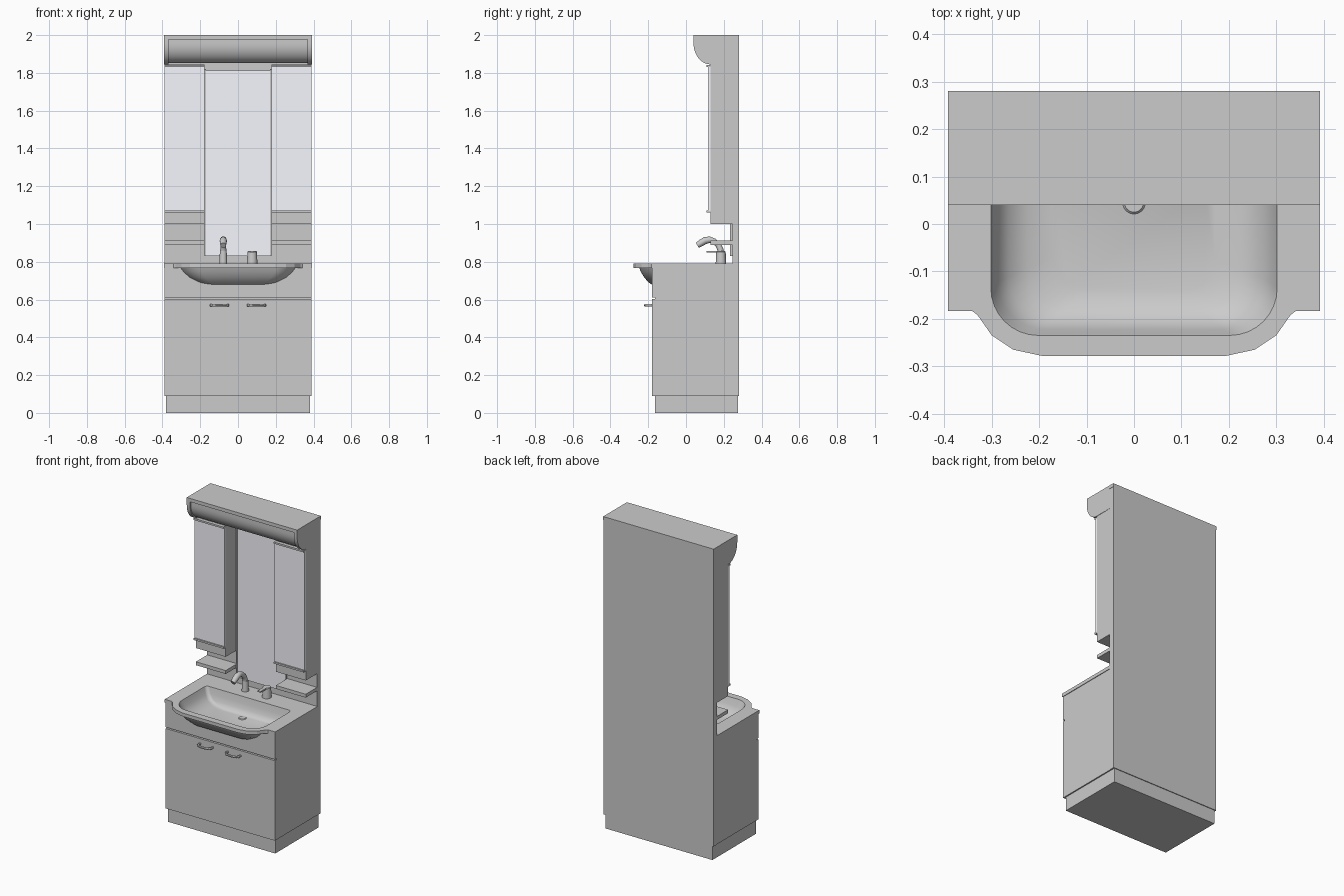
import bpy, bmesh, math
from mathutils import Vector

if "Cube" in bpy.data.objects:
    bpy.data.objects.remove(bpy.data.objects["Cube"])

mirror_mat = bpy.data.materials.new("mirror_glass")
mirror_mat.diffuse_color = (0.93, 0.94, 1.0, 1)
mirror_mat.use_nodes = True
mirror_mat.node_tree.nodes["Principled BSDF"].inputs["Base Color"].default_value = mirror_mat.diffuse_color


def finish(name, bm, smooth=False, mat=None):
    bmesh.ops.recalc_face_normals(bm, faces=bm.faces)
    me = bpy.data.meshes.new(name)
    bm.to_mesh(me)
    bm.free()
    ob = bpy.data.objects.new(name, me)
    bpy.context.collection.objects.link(ob)
    if mat:
        me.materials.append(mat)
    if smooth:
        shade(ob)
    return ob


def activate(ob):
    bpy.ops.object.select_all(action='DESELECT')
    bpy.context.view_layer.objects.active = ob
    ob.select_set(True)


def shade(ob):
    activate(ob)
    bpy.ops.object.shade_smooth_by_angle(angle=math.radians(35))


def loft(name, rings, caps=(True, True), smooth=False):
    bm = bmesh.new()
    rows = [[bm.verts.new(p) for p in r] for r in rings]
    n = len(rows[0])
    for a, b in zip(rows, rows[1:]):
        for i in range(n):
            j = (i + 1) % n
            bm.faces.new((a[i], a[j], b[j], b[i]))
    for row, cap in ((rows[0], caps[0]), (rows[-1], caps[1])):
        if cap:
            bm.faces.new(row)
    return finish(name, bm, smooth)


def box(name, x0, x1, y0, y1, z0, z1, mat=None):
    ob = loft(name, [[(x0, y0, z), (x1, y0, z), (x1, y1, z), (x0, y1, z)] for z in (z0, z1)])
    if mat:
        ob.data.materials.append(mat)
    return ob


def side_profile(name, yz, x0, x1, smooth=False):
    return loft(name, [[(x, y, z) for y, z in yz] for x in (x0, x1)], smooth=smooth)


def cut(ob, cutter):
    mod = ob.modifiers.new("cut", 'BOOLEAN')
    mod.operation, mod.object, mod.solver = 'DIFFERENCE', cutter, 'EXACT'
    activate(ob)
    bpy.ops.object.modifier_apply(modifier="cut")
    bpy.data.objects.remove(cutter)


def ring(hx, yf, yb, rf, rb, z, n=8):
    # rectangle with separately rounded front and back corners
    pts = []
    for cx, cy, r, a0 in ((hx - rb, yb - rb, rb, 0), (rb - hx, yb - rb, rb, 90),
                          (rf - hx, yf + rf, rf, 180), (hx - rf, yf + rf, rf, 270)):
        for i in range(n + 1):
            a = math.radians(a0 + 90 * i / n)
            pts.append((cx + r * math.cos(a), cy + r * math.sin(a), z))
    return pts


def tube(name, pts, radii, seg=16, flat=1.0):
    # sweep in the yz plane (dirs in y,z) with x as the constant side axis, or any planar path
    pts = [Vector(p) for p in pts]
    normal = Vector((0, 0, 1)) if abs(pts[0].z - pts[-1].z) < 1e-6 else Vector((1, 0, 0))
    rings = []
    for i, p in enumerate(pts):
        t = (pts[min(i + 1, len(pts) - 1)] - pts[max(i - 1, 0)]).normalized()
        s = t.cross(normal).normalized()
        rings.append([p + radii[i] * (normal * math.cos(a) + s * flat * math.sin(a))
                      for a in (2 * math.pi * k / seg for k in range(seg))])
    return loft(name, rings, smooth=True)


def cylinder(name, x, y, z0, z1, r, top=None):
    levels = ((z0, r), (z1 - 0.004, top or r), (z1, (top or r) - 0.004))
    return loft(name, [[(x + q * math.cos(k * math.pi / 12), y + q * math.sin(k * math.pi / 12), z)
                        for k in range(24)] for z, q in levels], smooth=True)


# base: plinth, cabinet with a groove across its front, full height back panel
box("plinth", -0.38, 0.38, -0.165, 0.275, 0, 0.092)
cabinet = side_profile("base_cabinet", [(-0.18, 0.09), (-0.18, 0.603), (-0.165, 0.603), (-0.165, 0.611),
                       (-0.18, 0.611), (-0.18, 0.77), (0.245, 0.77), (0.245, 0.09)], -0.388, 0.388)
box("back_panel", -0.39, 0.39, 0.245, 0.28, 0.09, 2.0)

# basin bowl: inner rings downwards, then outer rings upwards
outer = [(0.18, -0.17, 0.08, 0.07, 0.03, 0.674), (0.235, -0.198, 0.10, 0.09, 0.03, 0.69),
         (0.275, -0.222, 0.115, 0.10, 0.03, 0.718), (0.30, -0.24, 0.122, 0.105, 0.03, 0.748),
         (0.315, -0.25, 0.125, 0.11, 0.03, 0.775)]
inner = [(0.302, -0.235, 0.11, 0.10, 0.02, 0.79), (0.298, -0.231, 0.108, 0.10, 0.02, 0.78),
         (0.288, -0.222, 0.103, 0.10, 0.022, 0.75), (0.265, -0.206, 0.095, 0.095, 0.025, 0.718),
         (0.225, -0.18, 0.085, 0.085, 0.025, 0.697), (0.17, -0.14, 0.07, 0.07, 0.025, 0.687)]
cut(cabinet, loft("bowl_cutter", [ring(*(o[0] - 0.004, o[1] + 0.004, o[2] - 0.004, *o[3:5], o[5] + 0.003))
                                  for o in outer] + [ring(0.315, -0.25, 0.12, 0.11, 0.03, 0.82)]))
loft("basin_bowl", [ring(*p) for p in list(reversed(inner))], (True, False), smooth=True)
loft("basin_underside", [ring(*p) for p in outer], (True, False), smooth=True)
cylinder("drain", 0, 0.045, 0.684, 0.691, 0.024)

# counter with a bulged front and the bowl opening
half = [(0.195, -0.278), (0.255, -0.265), (0.30, -0.235), (0.33, -0.192), (0.342, -0.183),
        (0.392, -0.183), (0.392, 0.245)]
outline = [(-x, y) for x, y in reversed(half)] + half
counter = loft("counter", [[(x, y, z) for x, y in outline] for z in (0.768, 0.79)])
cut(counter, loft("opening_cutter", [ring(*inner[0][:5], z) for z in (0.74, 0.82)]))

# door pulls
for side, label in ((-1, "left"), (1, "right")):
    c = side * 0.098
    path = [(c - 0.045, -0.178, 0.57), (c - 0.045, -0.198, 0.57), (c - 0.036, -0.21, 0.57),
            (c - 0.015, -0.215, 0.57), (c + 0.015, -0.215, 0.57), (c + 0.036, -0.21, 0.57),
            (c + 0.045, -0.198, 0.57), (c + 0.045, -0.178, 0.57)]
    tube(label + "_door_pull", path, [0.007] * 8, 10)

# upper side cabinets with mirror doors, trim strips and shelves
for side, label in ((-1, "left"), (1, "right")):
    x0, x1 = sorted((side * 0.178, side * 0.39))
    box(label + "_upper_cabinet", x0, x1, 0.13, 0.245, 1.0, 1.845)
    box(label + "_mirror_door", x0, x1, 0.117, 0.13, 1.07, 1.83, mirror_mat)
    for z, part in ((1.06, "_lower_trim"), (1.83, "_upper_trim")):
        box(label + part, x0, x1, 0.108, 0.13, z, z + 0.011)
    box(label + "_shelf", x0, x1, 0.13, 0.245, 0.89, 0.912)

# central mirror
box("central_mirror", -0.17, 0.17, 0.236, 0.245, 0.83, 1.812, mirror_mat)
for s, label in ((-1, "left"), (1, "right")):
    x0, x1 = sorted((s * 0.17, s * 0.178))
    box(label + "_mirror_edge", x0, x1, 0.234, 0.245, 0.83, 1.82)

# lamp housing: rounded front between two end caps
def lamp_profile(inset):
    arc = [(0.13 - (0.09 - inset) * math.cos(math.radians(a)),
            1.955 - (0.11 - inset) * math.sin(math.radians(a))) for a in range(0, 91, 9)]
    return [(0.245, 1.98), (0.04 + inset, 1.98)] + arc + [(0.245, 1.845 + inset)]


side_profile("lamp_diffuser", lamp_profile(0.008), -0.368, 0.368, True)
box("lamp_top", -0.392, 0.392, 0.04, 0.28, 1.978, 2.0)
for s, label in ((-1, "left"), (1, "right")):
    x0, x1 = sorted((s * 0.368, s * 0.392))
    side_profile(label + "_lamp_end", lamp_profile(0), x0, x1, True)

# spout
cylinder("spout_base", -0.078, 0.185, 0.788, 0.86, 0.021, 0.018)
path = [(0.185, 0.84), (0.182, 0.865), (0.17, 0.89), (0.15, 0.908), (0.125, 0.917),
        (0.10, 0.912), (0.08, 0.90), (0.06, 0.887)]
tube("spout", [(-0.078, y, z) for y, z in path], [0.017, 0.016, 0.015, 0.015, 0.017, 0.019, 0.018, 0.015], 16)

# mixer tap with lever
cylinder("mixer_body", 0.075, 0.185, 0.788, 0.857, 0.028, 0.025)
lever = box("mixer_lever", 0.064, 0.086, 0.108, 0.19, 0.848, 0.857)
